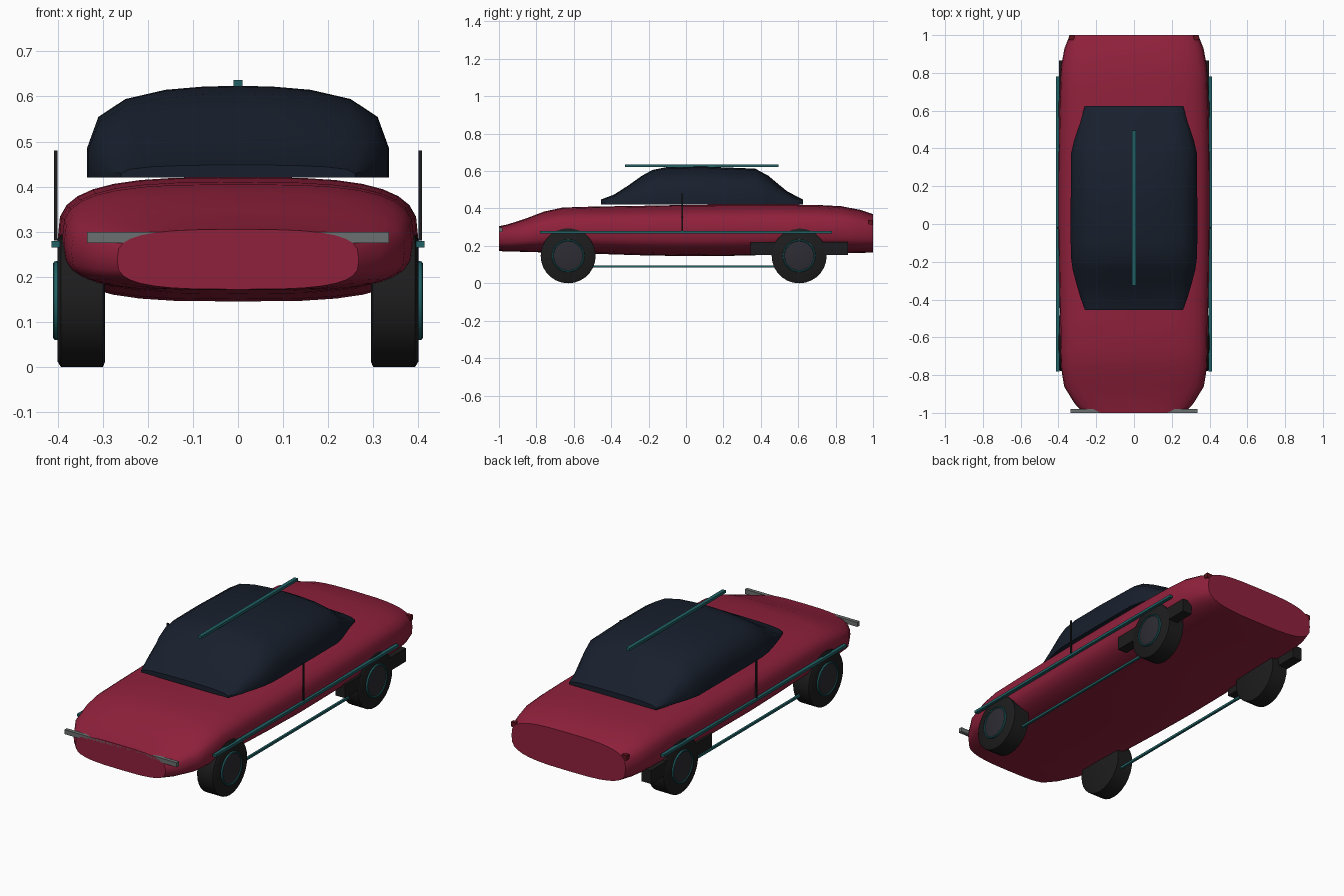
import bpy, bmesh, math
from mathutils import Matrix

if "Cube" in bpy.data.objects:
    bpy.data.objects.remove(bpy.data.objects["Cube"])


def mat(name, c):
    m = bpy.data.materials.new(name)
    m.diffuse_color = (*c, 1)
    m.use_nodes = True
    m.node_tree.nodes["Principled BSDF"].inputs["Base Color"].default_value = m.diffuse_color
    return m


RED = mat("paint", (0.28, 0.015, 0.045))
GLASS = mat("dark_glass", (0.009, 0.014, 0.026))
TEAL = mat("teal_trim", (0.015, 0.12, 0.13))
BLACK = mat("rubber", (0.012, 0.012, 0.013))
RIM = mat("rim", (0.025, 0.025, 0.033))
STEEL = mat("bumper_metal", (0.15, 0.16, 0.16))
LAMP = mat("lamp_red", (0.12, 0.006, 0.012))


def finish(name, bm, m, smooth=None):
    bmesh.ops.recalc_face_normals(bm, faces=bm.faces)
    me = bpy.data.meshes.new(name)
    bm.to_mesh(me)
    bm.free()
    me.materials.append(m)
    ob = bpy.data.objects.new(name, me)
    bpy.context.collection.objects.link(ob)
    if smooth:
        bpy.ops.object.select_all(action='DESELECT')
        ob.select_set(True)
        bpy.context.view_layer.objects.active = ob
        bpy.ops.object.shade_smooth_by_angle(angle=math.radians(smooth))
    return ob


def box(name, x, y, z, m):
    bm = bmesh.new()
    size = [b - a for a, b in (x, y, z)]
    mid = [(a + b) / 2 for a, b in (x, y, z)]
    bmesh.ops.create_cube(bm, size=1, matrix=Matrix.Translation(mid) @ Matrix.Diagonal((*size, 1)))
    return finish(name, bm, m)


def loft(name, rings, m, smooth):
    bm = bmesh.new()
    rs = [[bm.verts.new(p) for p in r] for r in rings]
    n = len(rs[0])
    for a, b in zip(rs, rs[1:]):
        for i in range(n):
            j = (i + 1) % n
            bm.faces.new((a[i], a[j], b[j], b[i]))
    bm.faces.new(rs[0])
    bm.faces.new(rs[-1])
    return finish(name, bm, m, smooth)


def lathe_x(name, profile, centre, m, closed=False, seg=28):
    """Revolve (x, radius) points about a line along x."""
    rings = []
    for x, r in profile:
        rings.append([(x, centre[0] + r * math.cos(2 * math.pi * i / seg),
                       centre[1] + r * math.sin(2 * math.pi * i / seg)) for i in range(seg)])
    if not closed:
        return loft(name, rings, m, 35)
    bm = bmesh.new()
    rs = [[bm.verts.new(p) for p in r] for r in rings]
    for k in range(len(rs)):
        a, b = rs[k], rs[(k + 1) % len(rs)]
        for i in range(seg):
            j = (i + 1) % seg
            bm.faces.new((a[i], a[j], b[j], b[i]))
    return finish(name, bm, m, 35)


def power(v, e):
    return math.copysign(abs(v) ** e, v)


# Body shell: y, half width, bottom, top
stations = [(-1.0, .268, .172, .305), (-.95, .315, .170, .316), (-.86, .370, .168, .345),
            (-.76, .386, .165, .383), (-.66, .390, .162, .405), (-.5, .392, .158, .410),
            (-.25, .397, .150, .414), (0, .400, .145, .419), (.25, .400, .147, .421),
            (.5, .397, .153, .421), (.7, .392, .158, .419), (.83, .387, .160, .412),
            (.93, .368, .162, .393), (1.0, .340, .165, .370)]
rings = []
for y, w, lo, hi in stations:
    mid, h = (lo + hi) / 2, (hi - lo) / 2
    rings.append([(w * power(math.cos(t), .63), y, mid + h * power(math.sin(t), .63))
                  for t in (2 * math.pi * i / 32 for i in range(32))])
loft("body_shell", rings, RED, 40)

# Dark cabin: y, half width, top
half = [(1, 0), (1, .32), (.925, .66), (.746, .854), (.48, .955), (.24, .988)]
section = half + [(0, 1)] + [(-x, z) for x, z in reversed(half)]
cabin = [(-.455, .26, .448), (-.385, .285, .474), (-.31, .307, .522), (-.24, .325, .572),
         (-.18, .333, .606), (-.10, .335, .622), (.1, .335, .624), (.37, .334, .613),
         (.44, .318, .575), (.54, .284, .492), (.625, .26, .448)]
loft("cabin", [[(w * x, y, .42 + (hi - .42) * z) for x, z in section] for y, w, hi in cabin], GLASS, 40)
box("roof_strip", (-.01, .01), (-.325, .495), (.622, .636), TEAL)

# Bumper
box("front_bumper", (-.335, .335), (-1.0, -.98), (.275, .299), STEEL)


for side, s in (("left", -1), ("right", 1)):
    def span(a, b):
        return sorted((s * a, s * b))

    # Side trim, door seam, sill rod, rear side panel and tail lamp
    box(side + "_side_strip", span(.395, .414), (-.78, .78), (.265, .279), TEAL)
    box(side + "_door_seam", span(.401, .408), (-.025, -.016), (.28, .48), BLACK)
    box(side + "_sill_rod", span(.324, .336), (-.5, .5), (.084, .096), TEAL)
    box(side + "_rear_side_panel", span(.34, .397), (.345, .865), (.15, .222), BLACK)
    box(side + "_tail_lamp", span(.315, .345), (.975, .997), (.312, .338), LAMP)

    # Wheels
    for end, y in (("front", -.63), ("rear", .605)):
        c = (y, .147)
        name = f"{end}_{side}_"
        tyre = [(.295, .136), (.300, .147), (.393, .147), (.400, .136)]
        lathe_x(name + "tyre", [(s * x, r) for x, r in tyre], c, BLACK)
        hub = [(.39, .082), (.403, .082), (.405, .076)]
        lathe_x(name + "hub", [(s * x, r) for x, r in hub], c, RIM)
        ring = [(s * (.403 + .007 * math.cos(a)), .083 + .005 * math.sin(a))
                for a in (math.pi / 4 * k for k in range(8))]
        lathe_x(name + "hub_ring", ring, c, TEAL, closed=True)
